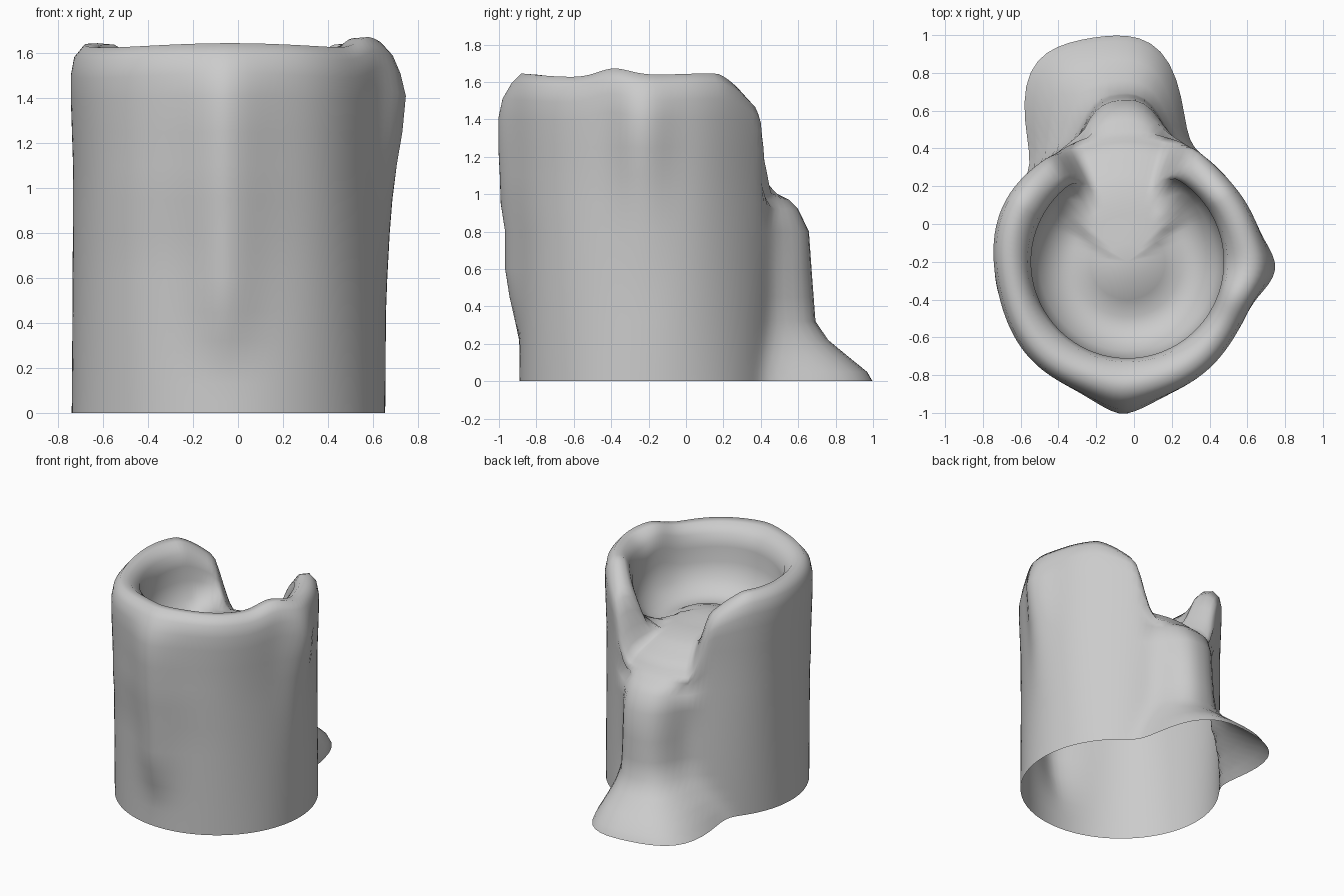
import bpy, bmesh, math

if "Cube" in bpy.data.objects:
    bpy.data.objects.remove(bpy.data.objects["Cube"])

CX, CY, N = -0.035, -0.2, 120     # candle axis and number of columns


def lerp(table, x):
    """Piecewise linear lookup in a list of (x, value)."""
    if x <= table[0][0]:
        return table[0][1]
    for (a, va), (b, vb) in zip(table, table[1:]):
        if x <= b:
            return va + (vb - va) * (x - a) / (b - a)
    return table[-1][1]


def bump(deg, centre, width, power=2):
    d = abs((deg - centre + 180) % 360 - 180)
    return math.exp(-(d / width) ** power)


# Section through the wall: (radius, z), up the outside, over the rim, into the bowl
WALL = [(.69, 0), (.69, .05), (.69, .13), (.69, .22), (.69, .32), (.69, .45), (.69, .6),
        (.69, .8), (.69, .95), (.69, 1.1), (.695, 1.25), (.70, 1.4), (.70, 1.5), (.685, 1.58),
        (.64, 1.635), (.575, 1.63), (.53, 1.57), (.51, 1.48), (.51, 1.37), (.47, 1.26),
        (.39, 1.18), (.29, 1.15), (.2, 1.2), (.1, 1.235)]
# Section through the spill gap, used from point 8 on
GAP = [(.80, .92), (.75, .97), (.69, 1.0), (.66, 1.03), (.635, 1.06), (.61, 1.09),
       (.57, 1.115), (.53, 1.135), (.49, 1.155), (.45, 1.175), (.41, 1.19), (.37, 1.2),
       (.31, 1.215), (.25, 1.22), (.18, 1.23), (.1, 1.24)]
SPILL = [(0, .51), (.05, .48), (.13, .38), (.22, .27), (.32, .20), (.55, .18), (.8, .16), (1, 0)]
FRONT = [(.2, 0), (.35, .035), (.55, .085), (1.0, .09), (1.2, .10), (1.45, .09), (1.6, .03)]
SIDE = [(.5, 0), (.9, .02), (1.2, .06), (1.37, .085), (1.6, .03)]


def point(i, deg):
    r, z = WALL[i]
    if i <= 15:
        # wax runs on the front and right, and the big spill at the back
        r += lerp(FRONT, z) * bump(deg, 268, 10 + 4 * min(1, z), 1.7)
        r += min(lerp(FRONT, z), .025) * bump(deg, 258, 35) * (z > .9)
        r += lerp(SIDE, z) * bump(deg, 357, 11)
        low = max(0, 1 - z / .35)
        r += lerp(SPILL, z) * bump(deg, 92 + 7 * low, 16 + 12.5 * low, 3 + low)
        r += .012 * math.sin(math.radians(deg * 5 + 40)) * min(1, z) + .015 * bump(deg, 180, 40)
    d = abs(deg - 93)
    if 11 <= i <= 18:
        # uneven rim, sagging towards the gap
        z += .045 * bump(deg, 343, 12) + .01 * math.sin(math.radians(deg * 3))
        z -= .2 * max(0, min(1, (58 - d) / 30)) ** 1.4 * (z - 1.25) / .38
    if i >= 8:
        # break through the wall, widening into the pool
        lo = 20 + 9 * max(0, i - 18)
        w = max(0, min(1, (lo + 15 - d) / 15))
        w = w * w * (3 - 2 * w)
        gr, gz = GAP[i - 8]
        gr -= .1 * (1 - bump(deg, 92, 16, 3)) * (i < 10)
        r, z = r + (gr - r) * w, z + (gz - z) * w
    a = math.radians(deg)
    return CX + r * math.cos(a), CY + r * math.sin(a), z


# Melted candle: one skin, open underneath
bm = bmesh.new()
rings = [[bm.verts.new(point(i, 360 * k / N)) for k in range(N)] for i in range(len(WALL))]
for lo, hi in zip(rings, rings[1:]):
    for k in range(N):
        j = (k + 1) % N
        bm.faces.new((lo[k], lo[j], hi[j], hi[k]))
tip = bm.verts.new((CX, CY, 1.25))
for k in range(N):
    bm.faces.new((rings[-1][k], rings[-1][(k + 1) % N], tip))

mesh = bpy.data.meshes.new("melted_candle")
bm.to_mesh(mesh)
bm.free()
mesh.shade_smooth()
candle = bpy.data.objects.new("melted_candle", mesh)
bpy.context.collection.objects.link(candle)
